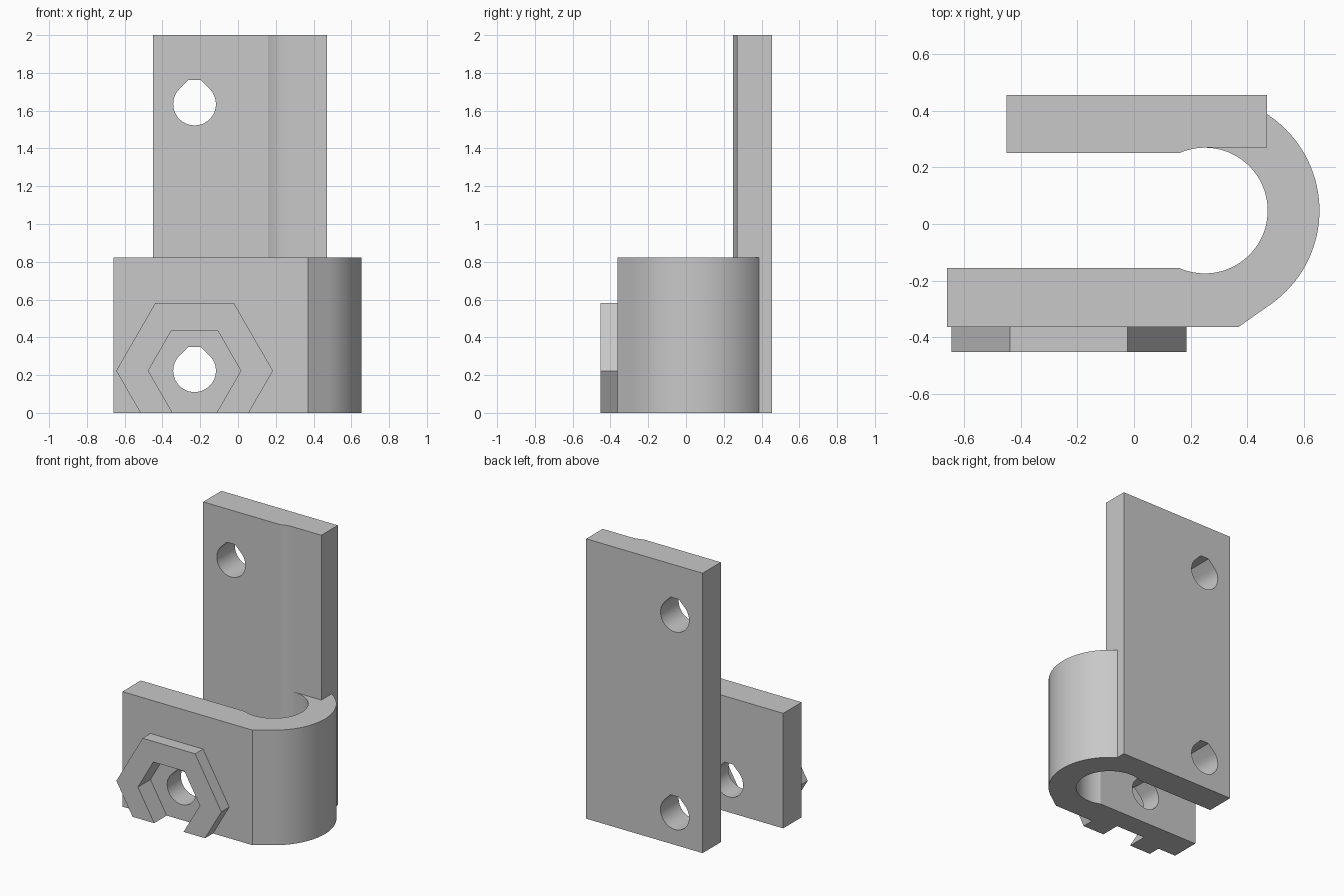
import bpy, bmesh
from math import sin, cos, radians, sqrt

default = bpy.data.objects.get("Cube")
if default:
    bpy.data.objects.remove(default)

grey = bpy.data.materials.new("plain grey")
grey.use_nodes = True
grey.diffuse_color = (0.58, 0.58, 0.58, 1)
grey.node_tree.nodes["Principled BSDF"].inputs["Base Color"].default_value = (0.58, 0.58, 0.58, 1)

HOOK_X, HOOK_Y = 0.25, 0.0475    # axis of the bend
R_IN, R_OUT = 0.222, 0.405
BOLT_X, BOLT_Z = -0.23, 0.223
ARM_FRONT, PLATE_RIGHT = -0.363, 0.47


def prism(name, profile, axis, start, end):
    """Extrude a 2D profile along z (profile in xy) or y (profile in xz)."""
    bm = bmesh.new()
    place = (lambda a, b: (a, b, start)) if axis == "z" else (lambda a, b: (a, start, b))
    face = bm.faces.new([bm.verts.new(place(a, b)) for a, b in profile])
    top = bmesh.ops.extrude_face_region(bm, geom=[face])["geom"]
    shift = (0, 0, end - start) if axis == "z" else (0, end - start, 0)
    bmesh.ops.translate(bm, vec=shift, verts=[v for v in top if isinstance(v, bmesh.types.BMVert)])
    bmesh.ops.recalc_face_normals(bm, faces=bm.faces)
    mesh = bpy.data.meshes.new(name)
    bm.to_mesh(mesh)
    bm.free()
    mesh.materials.append(grey)
    obj = bpy.data.objects.new(name, mesh)
    bpy.context.collection.objects.link(obj)
    return obj


def arc(cx, cy, r, a0, a1, steps):
    angles = [radians(a0 + (a1 - a0) * i / steps) for i in range(steps + 1)]
    return [(cx + r * cos(a), cy + r * sin(a)) for a in angles]


def cut(obj, cutter):
    """Subtract the cutter, apply, and drop it."""
    mod = obj.modifiers.new("cut", "BOOLEAN")
    mod.operation, mod.solver, mod.object = "DIFFERENCE", "EXACT", cutter
    bpy.context.view_layer.objects.active = obj
    bpy.ops.object.modifier_apply(modifier=mod.name)
    bpy.data.objects.remove(cutter)


def bolt_hole(z):
    """Round hole with a 45 degree roof and a flat top."""
    r, top = 0.113, 0.127
    flat = r * sqrt(2) - top
    outline = arc(BOLT_X, z, r, 135, 405, 36)
    outline += [(BOLT_X + flat, z + top), (BOLT_X - flat, z + top)]
    return prism("hole_cutter", outline, "y", -1, 1)


def hex_arch(r, floor):
    """Hexagon outline left open at the bottom, where it meets the floor."""
    h = r * sqrt(3) / 2
    foot = r - (BOLT_Z - floor) / sqrt(3)
    half = [(foot, floor), (r, BOLT_Z), (r / 2, BOLT_Z + h)]
    return [(BOLT_X - x, z) for x, z in half] + [(BOLT_X + x, z) for x, z in reversed(half)]


# Tall back plate, with the hook's relief groove down its front
relief_top = HOOK_Y + R_IN
plate = prism("back_plate",
              [(PLATE_RIGHT, 0.455), (-0.45, 0.455), (-0.45, 0.25)]
              + arc(HOOK_X, HOOK_Y, R_IN, 114.2, 90, 8)
              + [(PLATE_RIGHT, relief_top)], "z", 0, 2)
for z in (BOLT_Z, 1.635):
    cut(plate, bolt_hole(z))

# Curved hook running into the front arm
hook = prism("hook_and_front_arm",
             [(-0.66, -0.155), (-0.66, ARM_FRONT), (0.37, ARM_FRONT)]
             + arc(HOOK_X, HOOK_Y, R_OUT, -57, 57.1, 36)
             + [(PLATE_RIGHT, relief_top)]
             + arc(HOOK_X, HOOK_Y, R_IN, 90, -114.2, 56), "z", 0, 0.822)
cut(hook, prism("pocket_cutter", hex_arch(0.245, -0.02), "y", -0.5, -0.31))
cut(hook, bolt_hole(BOLT_Z))

# Raised hexagonal rim around the nut pocket
rim = prism("nut_rim", hex_arch(0.415, 0) + hex_arch(0.245, 0)[::-1], "y", -0.452, ARM_FRONT)

bpy.ops.object.select_all(action="DESELECT")
for obj in (plate, hook, rim):
    obj.select_set(True)
bpy.context.view_layer.objects.active = hook
bpy.ops.object.shade_smooth_by_angle(angle=radians(20))
